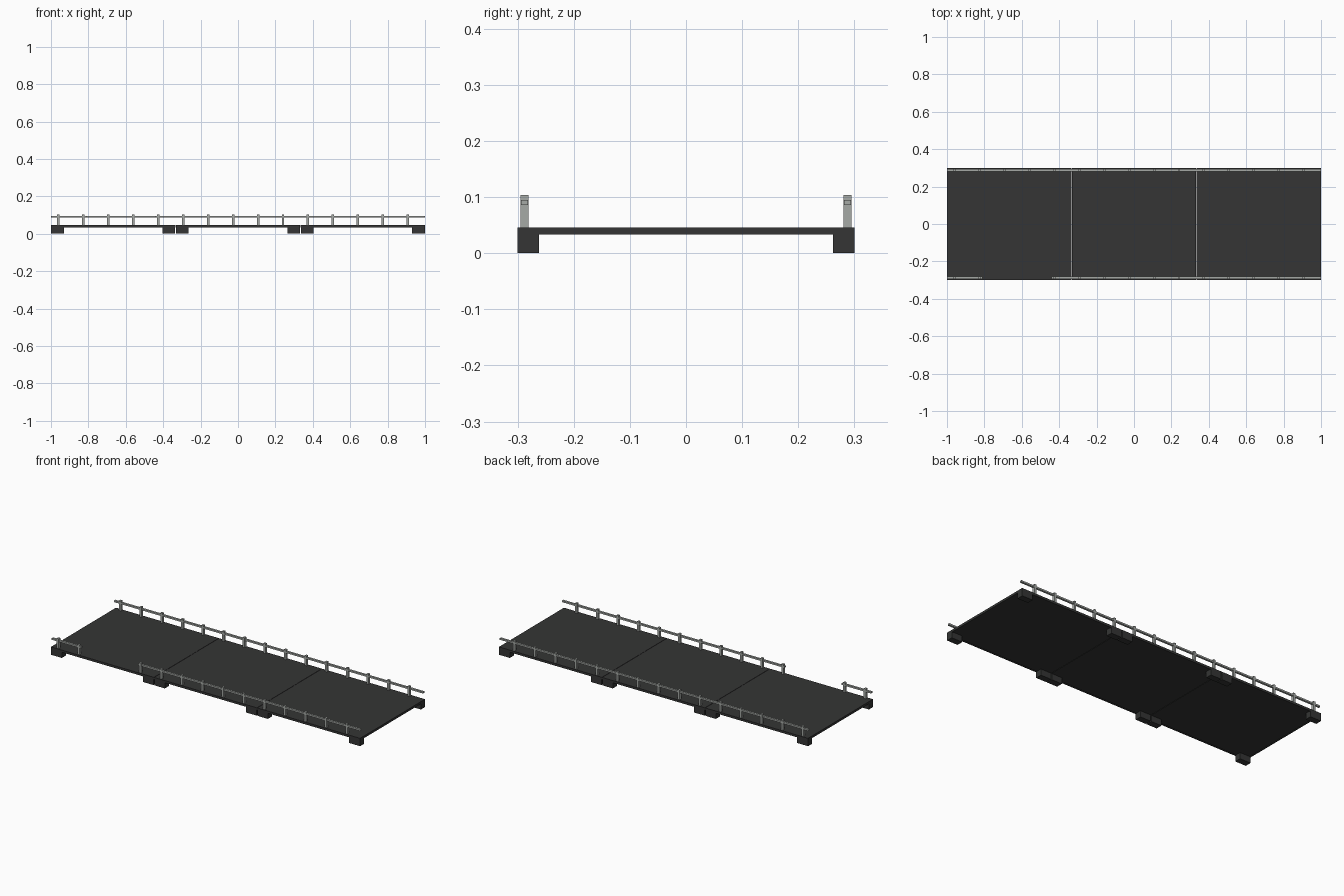
import bpy, bmesh
from mathutils import Matrix

if "Cube" in bpy.data.objects:
    bpy.data.objects.remove(bpy.data.objects["Cube"])


def material(name, rgb):
    m = bpy.data.materials.new(name)
    m.diffuse_color = (*rgb, 1)
    m.use_nodes = True
    m.node_tree.nodes["Principled BSDF"].inputs["Base Color"].default_value = m.diffuse_color
    return m


DARK = material("dark_platform", (0.035, 0.036, 0.035))
STEEL = material("pale_steel", (0.38, 0.40, 0.38))


def finish(bm, name, mat):
    me = bpy.data.meshes.new(name)
    bm.to_mesh(me)
    bm.free()
    me.materials.append(mat)
    ob = bpy.data.objects.new(name, me)
    bpy.context.collection.objects.link(ob)
    return ob


def box(name, x, y, z, mat):
    """Box from (min, max) pairs on each axis."""
    bm = bmesh.new()
    size = [b - a for a, b in (x, y, z)]
    mid = [(a + b) / 2 for a, b in (x, y, z)]
    bmesh.ops.create_cube(bm, size=1, matrix=Matrix.Translation(mid) @ Matrix.Diagonal((*size, 1)))
    return finish(bm, name, mat)


def side_box(name, x, y, z, mat, s):
    return box(name, x, sorted((s * y[0], s * y[1])), z, mat)


SEG = 2 / 3
for i in range(3):
    x0 = -1 + SEG * i
    x1 = x0 + SEG
    g0 = 0.001 if i > 0 else 0
    g1 = 0.001 if i < 2 else 0
    # deck panel
    box(f"deck_panel_{i}", (x0 + g0, x1 - g1), (-0.3, 0.3), (0.036, 0.046), DARK)
    for s in (-1, 1):
        # lip under the long edge
        side_box(f"edge_lip_{i}", (x0 + g0, x1 - g1), (0.293, 0.3), (0.033, 0.037), DARK, s)
        # foot blocks at both ends of each panel
        side_box(f"foot_left_{i}", (x0 + 3 * g0, x0 + 0.07), (0.262, 0.3), (0, 0.0365), DARK, s)
        side_box(f"foot_right_{i}", (x1 - 0.07, x1 - 3 * g1), (0.262, 0.3), (0, 0.0365), DARK, s)

# lips under the two short ends
box("end_lip_left", (-1, -0.993), (-0.293, 0.293), (0.033, 0.037), DARK)
box("end_lip_right", (0.993, 1), (-0.293, 0.293), (0.033, 0.037), DARK)

# railing posts, with an opening in the front row
for s in (-1, 1):
    for i in range(15):
        if s == -1 and i in (2, 3):
            continue
        x = -0.960 + i * 0.1334
        side_box(f"rail_post_{i}", (x - 0.0065, x + 0.0065), (0.281, 0.295), (0.04, 0.104), STEEL, s)

# handrails
RAIL_Y, RAIL_Z = (0.282, 0.294), (0.0855, 0.095)
side_box("back_handrail", (-1, 1), RAIL_Y, RAIL_Z, STEEL, 1)
side_box("front_handrail_short", (-1, -0.81), RAIL_Y, RAIL_Z, STEEL, -1)
side_box("front_handrail_long", (-0.44, 1), RAIL_Y, RAIL_Z, STEEL, -1)
